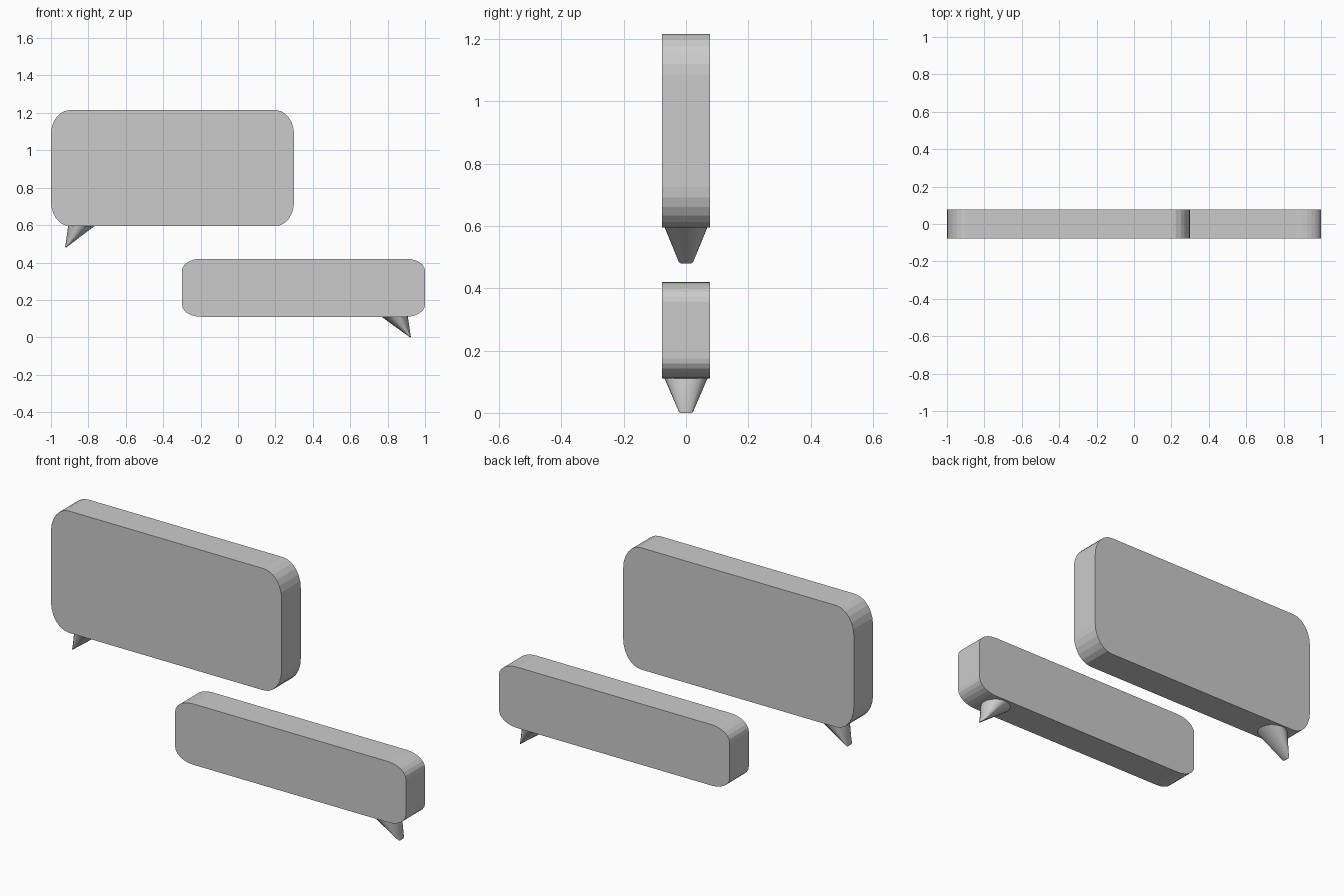
import bpy, bmesh
from math import sin, cos, pi

if "Cube" in bpy.data.objects:
    bpy.data.objects.remove(bpy.data.objects["Cube"])

HALF_DEPTH = 0.077
CORNER_STEPS = 6
TAIL_SIDES = 24


def finish(name, bm, smooth=False):
    bmesh.ops.recalc_face_normals(bm, faces=bm.faces)
    mesh = bpy.data.meshes.new(name)
    bm.to_mesh(mesh)
    bm.free()
    obj = bpy.data.objects.new(name, mesh)
    bpy.context.collection.objects.link(obj)
    if smooth:
        bpy.ops.object.select_all(action='DESELECT')
        obj.select_set(True)
        bpy.context.view_layer.objects.active = obj
        bpy.ops.object.shade_smooth_by_angle(angle=0.6)
    return obj


def panel(name, x0, x1, z0, z1, rx, rz):
    """Rounded rectangle extruded through the depth."""
    bm = bmesh.new()
    corners = [(x1 - rx, z1 - rz), (x0 + rx, z1 - rz),
               (x0 + rx, z0 + rz), (x1 - rx, z0 + rz)]
    verts = []
    for i, (cx, cz) in enumerate(corners):
        for s in range(CORNER_STEPS + 1):
            a = (i + s / CORNER_STEPS) * pi / 2
            verts.append(bm.verts.new((cx + rx * cos(a), -HALF_DEPTH, cz + rz * sin(a))))
    face = bm.faces.new(verts)
    ext = bmesh.ops.extrude_face_region(bm, geom=[face], use_keep_orig=True)
    moved = [v for v in ext['geom'] if isinstance(v, bmesh.types.BMVert)]
    bmesh.ops.translate(bm, verts=moved, vec=(0, 2 * HALF_DEPTH, 0))
    finish(name, bm)


def tail(name, side, z_tip, z_top):
    """Slanted, blunt cone lofted from its root ellipse to a thin tip."""
    bm = bmesh.new()
    rings = []
    # centre x, x radius, y radius, height
    for cx, rx, ry, z in [(0.833, 0.074, 0.071, z_top + 0.006),
                          (0.919, 0.005, 0.023, z_tip + 0.004),
                          (0.921, 0.002, 0.017, z_tip)]:
        rings.append([bm.verts.new((side * (cx + rx * cos(2 * pi * k / TAIL_SIDES)),
                                    ry * sin(2 * pi * k / TAIL_SIDES), z))
                      for k in range(TAIL_SIDES)])
    for a, b in zip(rings, rings[1:]):
        for k in range(TAIL_SIDES):
            n = (k + 1) % TAIL_SIDES
            bm.faces.new((a[k], a[n], b[n], b[k]))
    bm.faces.new(rings[0])
    bm.faces.new(rings[-1])
    finish(name, bm, smooth=True)


# Upper, taller speech bubble with its tail on the left
panel("upper_bubble", -1.0, 0.3, 0.595, 1.215, 0.1, 0.13)
tail("upper_tail", -1, 0.48, 0.595)

# Lower, shorter speech bubble with its tail on the right
panel("lower_bubble", -0.3, 1.0, 0.11, 0.42, 0.1, 0.065)
tail("lower_tail", 1, 0.0, 0.11)
